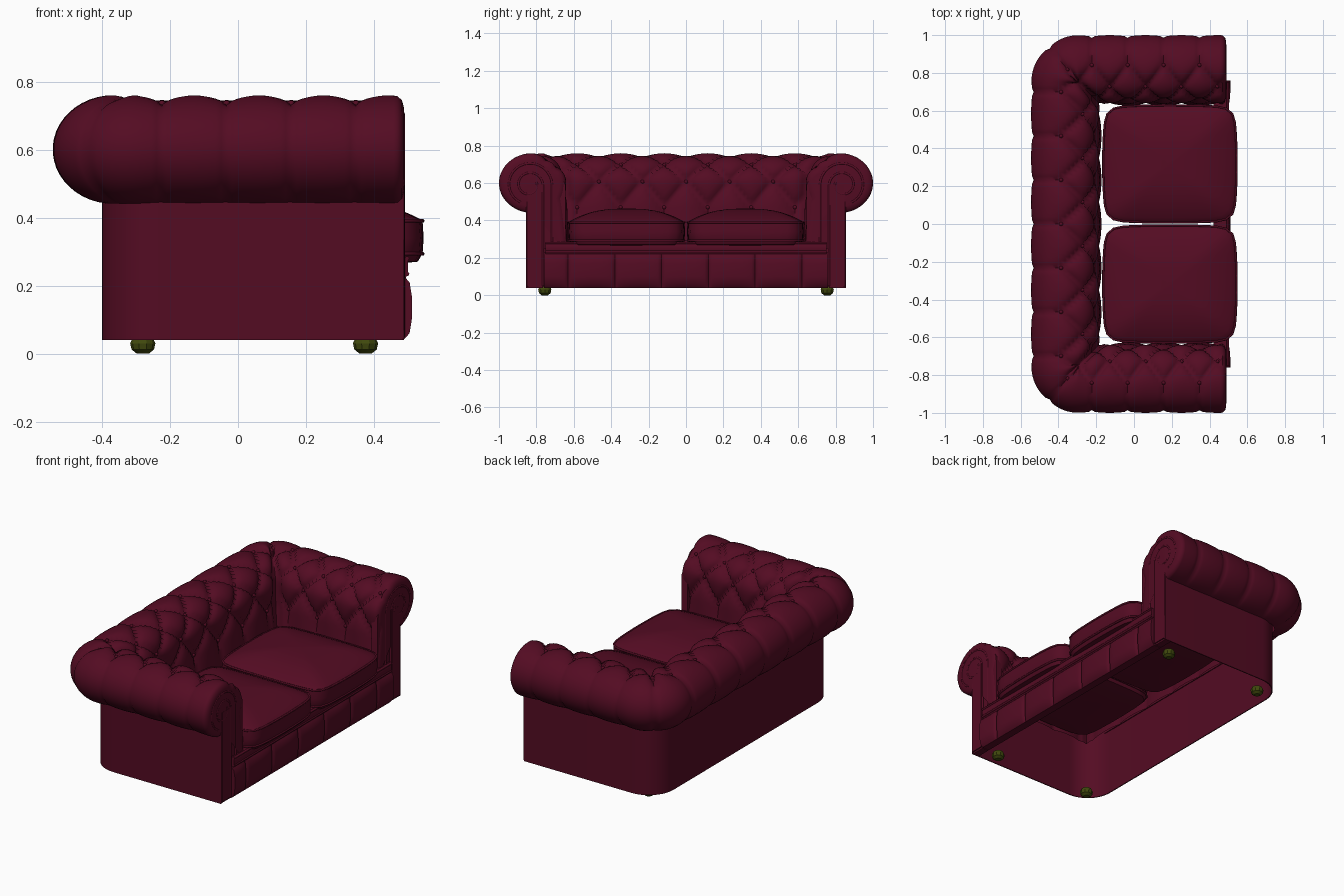
import bpy, bmesh
from math import sin, cos, pi, radians
from mathutils import Vector

cube = bpy.data.objects.get("Cube")
if cube:
    bpy.data.objects.remove(cube, do_unlink=True)


def material(name, rgb):
    m = bpy.data.materials.new(name)
    m.use_nodes = True
    m.diffuse_color = (*rgb, 1)
    bsdf = next(n for n in m.node_tree.nodes if n.type == 'BSDF_PRINCIPLED')
    bsdf.inputs["Base Color"].default_value = (*rgb, 1)
    bsdf.inputs["Roughness"].default_value = 0.6
    return m


LEATHER = material("burgundy leather", (0.088, 0.0035, 0.0165))
FOOT = material("dark olive", (0.052, 0.066, 0.004))


def finish(name, bm, mat=LEATHER, angle=38):
    bmesh.ops.remove_doubles(bm, verts=bm.verts, dist=0.0004)
    bmesh.ops.recalc_face_normals(bm, faces=bm.faces)
    me = bpy.data.meshes.new(name)
    bm.to_mesh(me)
    bm.free()
    me.materials.append(mat)
    me.shade_smooth()
    me.set_sharp_from_angle(angle=radians(angle))
    ob = bpy.data.objects.new(name, me)
    bpy.context.collection.objects.link(ob)


def sweep(name, columns, closed=False, angle=38):
    """Skin a row of matching cross-sections and cap both ends."""
    bm = bmesh.new()
    cols = [[bm.verts.new(p) for p in c] for c in columns]
    n = len(cols[0])
    for a, b in zip(cols, cols[1:]):
        for i in range(n if closed else n - 1):
            j = (i + 1) % n
            bm.faces.new((a[i], a[j], b[j], b[i]))
    bm.faces.new(cols[0])
    bm.faces.new(cols[-1])
    finish(name, bm, angle=angle)


def tube(name, points, radius, cyclic=False):
    """Round piping along a path."""
    cu = bpy.data.curves.new(name, 'CURVE')
    cu.dimensions = '3D'
    cu.bevel_depth = radius
    cu.bevel_resolution = 1
    cu.use_fill_caps = True
    sp = cu.splines.new('POLY')
    sp.points.add(len(points) - 1)
    for p, q in zip(sp.points, points):
        p.co = (*q, 1)
    sp.use_cyclic_u = cyclic
    cu.materials.append(LEATHER)
    ob = bpy.data.objects.new(name, cu)
    bpy.context.collection.objects.link(ob)
    bpy.ops.object.select_all(action='DESELECT')
    ob.select_set(True)
    bpy.context.view_layer.objects.active = ob
    bpy.ops.object.convert(target='MESH')
    bpy.context.object.data.shade_smooth()


def clamp(v):
    return max(0, min(1, v))


# U-shaped plan: u counts tufts from the middle of the back, d is distance outside the wall
BACK, SIDE, R_PAD, R_WALL = -0.40, 0.855, 0.11, 0.165
U_BACK, U_ARM, STEP = 3.2, 4.65, 0.19


def place(u, d, z, corner=R_PAD):
    w, side, r = abs(u), (1 if u >= 0 else -1), corner + d
    cx, cy, inner = BACK + corner, SIDE - corner, min(r, 0)
    if w <= U_BACK:
        x, y = cx - r, min(cy * w / U_BACK, cy + inner)
    elif w < U_ARM:
        t = (w - U_BACK) / (U_ARM - U_BACK) * pi / 2
        x, y = (cx - r * cos(t), cy + r * sin(t)) if r > 0 else (cx - r, cy + r)
    else:
        x, y = max(cx + (w - U_ARM) * STEP, cx - inner), cy + r
    return Vector((x, side * y, z))


def seam(u, d):
    """0 on the inner corner seam, rising to 1 away from it."""
    w, r = abs(u), R_PAD + d
    gap = 0
    if w <= U_BACK:
        gap = (SIDE - R_PAD) * (1 - w / U_BACK) + min(r, 0)
    elif w >= U_ARM:
        gap = (w - U_ARM) * STEP + min(r, 0)
    return max(clamp(gap / 0.05), clamp(r / 0.06))


# Padding profile: nearly upright inner face, then a fat roll over the top
S_ARC, S_TOP, ROW, S_END = 0.35, 0.64, 0.14, 1.13


def profile(s):
    if s < S_ARC:
        return -0.228 + 0.013 * s / S_ARC, 0.25 + s, -1, 0
    t = (s - S_ARC) / 0.17
    return -0.035 - 0.18 * cos(t), 0.6 + 0.16 * sin(t), -cos(t), sin(t)


def tuft(u, s):
    v = max(-1.5, min(0, (s - S_TOP) / (2 * ROW)))
    h = abs(sin(pi * (u + v)) * sin(pi * (u - v))) * seam(u, profile(s)[0])
    out = clamp((s - S_TOP + 0.06) / 0.14)
    low = clamp((s - 0.06) / 0.16)
    depth = (0.014 + 0.026 * low) * (1 - out) + 0.014 * out
    return -depth * clamp((S_END - s) / 0.1) * (1 - h ** (0.36 - 0.18 * out))


def section(u, inset=0, forward=0):
    col = []
    for i in range(round(S_END * 6 / ROW) + 1):
        s = min(S_END, S_TOP % (ROW / 6) + i * ROW / 6)
        d, z, nd, nz = profile(s)
        k = tuft(u, s) - inset
        p = place(u, d + nd * k, z + nz * k)
        p.x += forward
        col.append(p)
    return col


N, U_END = 12, 8.64
us = [-U_END] + [i / N for i in range(-int(U_END * N), int(U_END * N) + 1)] + [U_END]
rim = ((0.035, 0.02), (0.012, 0.014))
cols = [section(-U_END, a, b) for a, b in rim] + [section(u) for u in us]
cols += [section(U_END, a, b) for a, b in reversed(rim)]
sweep("tufted_back_and_arms", cols, angle=60)

# Buttons at the diamond corners
bm = bmesh.new()
for row in range(4):
    s = S_TOP - row * ROW
    d, z, nd, nz = profile(s)
    for k in range(-9, 9):
        u = k + 0.5 * (row % 2)
        if abs(u) > 8.5 or seam(u, d) < 0.6:
            continue
        sink = tuft(u, s) + 0.004
        made = bmesh.ops.create_uvsphere(bm, u_segments=8, v_segments=5, radius=0.011)
        bmesh.ops.translate(bm, verts=made['verts'], vec=place(u, d + nd * sink, z + nz * sink))
finish("buttons", bm)

# Hollow outer wall, with rounder corners than the padding
wall_us = [-8.44] + [-U_ARM + (U_ARM - U_BACK) * i / 12 for i in range(13)]
wall_us += [-u for u in reversed(wall_us)]
ring = ((0, 0.04), (0, 0.47), (-0.006, 0.47), (-0.006, 0.04))
sweep("outer_wall", [[place(u, d, z, R_WALL) for d, z in ring] for u in wall_us], closed=True)


def plate(name, outline, x0, x1):
    sweep(name, [[(x, y, z) for y, z in outline] for x in (x0, x1)], closed=True)


# Arm fronts: post, scroll disc and piping
for side, label in ((1, "left"), (-1, "right")):
    post = [(0.642, 0.25), (0.765, 0.25), (0.765, 0.04), (0.855, 0.04), (0.855, 0.52),
            (0.855, 0.66), (0.72, 0.67), (0.67, 0.64), (0.645, 0.59)]
    plate(label + "_arm_post", [(side * y, z) for y, z in post], 0.44, 0.482)
    cy, cz = 0.838, 0.59
    disc = [(side * (cy + 0.075 * cos(t * pi / 12)), cz + 0.075 * sin(t * pi / 12)) for t in range(24)]
    plate(label + "_scroll_disc", disc, 0.46, 0.487)
    face = [(0.77, 0.05), (0.848, 0.05), (0.848, 0.59), (0.77, 0.59)]
    plate(label + "_post_facing", [(side * y, z) for y, z in face], 0.47, 0.489)

    def scroll(radius, turns, shrink, foot):
        pts = [(0.484, side * (cy - radius), foot)]
        steps = int(turns * 28)
        for i in range(steps + 1):
            t = pi - i * 2 * pi / 28
            r = radius * (1 - shrink * i / steps)
            pts.append((0.484, side * (cy + r * cos(t)), cz + r * sin(t)))
        return pts

    tube(label + "_scroll_piping", scroll(0.073, 1.1, 0.45, 0.05), 0.007)
    tube(label + "_outer_piping", scroll(0.122, 0.7, 0.15, 0.28), 0.007)
    tube(label + "_post_edge_piping", [(0.484, side * 0.85, 0.045), (0.484, side * 0.85, 0.5)], 0.005)

# Pleated front rail, with a plain band and piping above it
cols = []
M = 152
for i in range(M + 1):
    y = -0.76 + 1.52 * i / M
    b = 0.022 * abs(sin(pi * (y + 0.13) / 0.25)) ** 0.3
    cols.append([(0.44, y, 0.04), (0.487, y, 0.04), (0.487 + b * 0.8, y, 0.06), (0.489 + b, y, 0.1),
                 (0.489 + b, y, 0.17), (0.487 + b * 0.8, y, 0.21), (0.487, y, 0.228), (0.44, y, 0.228)])
sweep("pleated_front_rail", cols, closed=True)
band = [(0.42, 0.22), (0.492, 0.22), (0.5, 0.235), (0.5, 0.272), (0.49, 0.285), (0.42, 0.285)]
sweep("rail_band", [[(x, y, z) for x, z in band] for y in (-0.75, 0.75)], closed=True)
for z in (0.234, 0.28):
    tube("rail_piping", [(0.497, -0.75, z), (0.497, 0.75, z)], 0.007)


# Seat cushions: rounded rectangles, crowned above and below
def outline(k, grow, z, cy):
    pts = []
    for i in range(64):
        t = 2 * pi * (i + 0.5) / 64
        c, s = cos(t), sin(t)
        f = (abs(c) ** 10 + abs(s) ** 10) ** (-1 / 10)
        a, b = c * f * k, s * f * k
        x = 0.19 + a * (0.338 + grow + 0.015 * (1 - b * b))
        pts.append((x, cy + b * (0.3 + grow + 0.01 * (1 - a * a)), z))
    return pts


for side, label in ((1, "left"), (-1, "right")):
    cy = side * 0.318
    rings = [outline(k, 0, 0.272 - 0.012 * (1 - k ** 4), cy) for k in (0.05, 0.5, 0.85, 0.96)]
    rings += [outline(1, 0, 0.295, cy), outline(1, 0.003, 0.34, cy), outline(1, 0, 0.388, cy)]
    rings += [outline(k, 0, 0.392 + 0.072 * (1 - k ** 2.6), cy)
              for k in (0.97, 0.92, 0.84, 0.74, 0.62, 0.48, 0.3, 0.05)]
    sweep(label + "_seat_cushion", rings, closed=True)
    for z in (0.293, 0.39):
        tube(label + "_cushion_piping", outline(1, 0, z, cy), 0.006, cyclic=True)

# Bun feet
for x in (-0.28, 0.375):
    for y in (-0.755, 0.755):
        bm = bmesh.new()
        rings = []
        for r, z in ((0.018, 0), (0.033, 0.012), (0.037, 0.03), (0.03, 0.046)):
            rings.append([bm.verts.new((x + r * cos(i * pi / 5), y + r * sin(i * pi / 5), z)) for i in range(10)])
        for a, b in zip(rings, rings[1:]):
            for i in range(10):
                bm.faces.new((a[i], a[i - 1], b[i - 1], b[i]))
        bm.faces.new(rings[0])
        bm.faces.new(rings[-1])
        finish("foot", bm, FOOT, 30)
